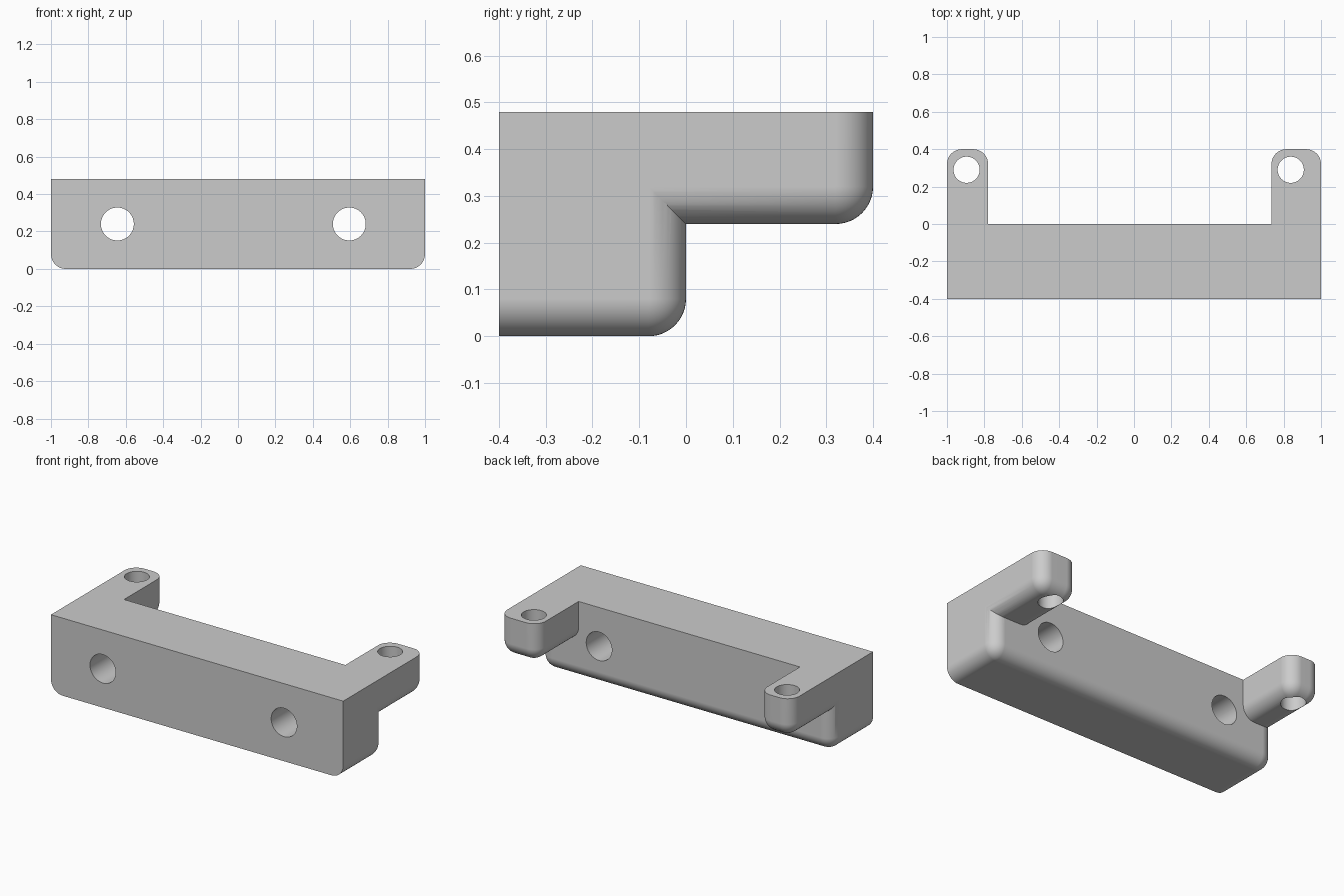
import bpy, bmesh
from math import pi
from mathutils import Matrix, Vector

if "Cube" in bpy.data.objects:
    bpy.data.objects.remove(bpy.data.objects["Cube"], do_unlink=True)

FILLET = 0.08
HEIGHT = 0.48

grey = bpy.data.materials.new("plain grey")
grey.use_nodes = True
grey.diffuse_color = (0.6, 0.6, 0.6, 1)
grey.node_tree.nodes["Principled BSDF"].inputs["Base Color"].default_value = (0.6, 0.6, 0.6, 1)


def make_object(name, bm):
    mesh = bpy.data.meshes.new(name)
    bmesh.ops.recalc_face_normals(bm, faces=bm.faces)
    bm.to_mesh(mesh)
    bm.free()
    obj = bpy.data.objects.new(name, mesh)
    mesh.materials.append(grey)
    bpy.context.collection.objects.link(obj)
    return obj


def filleted_block(name, low, high):
    """Box rounded along the bottom and the rear corners; top and front stay sharp."""
    low, high = Vector(low), Vector(high)
    bm = bmesh.new()
    bmesh.ops.create_cube(bm, size=1)
    for v in bm.verts:
        v.co = (low + high) / 2 + v.co * (high - low)

    def is_round(edge):
        a, b = (v.co for v in edge.verts)
        on_top = min(a.z, b.z) > high.z - 0.001
        on_front = max(a.y, b.y) < low.y + 0.001
        return not on_top and not on_front

    bmesh.ops.bevel(bm, geom=[e for e in bm.edges if is_round(e)], offset=FILLET,
                    segments=12, profile=0.5, affect='EDGES', clamp_overlap=False)
    return make_object(name, bm)


def drill(name, centre, radius, axis):
    """Cylinder used to cut a through hole along y or z."""
    turn = Matrix.Rotation(pi / 2, 4, 'X') if axis == 'y' else Matrix()
    bm = bmesh.new()
    bmesh.ops.create_cone(bm, cap_ends=True, segments=64, radius1=radius, radius2=radius,
                          depth=1.2, matrix=Matrix.Translation(centre) @ turn)
    obj = make_object(name, bm)
    obj.hide_render = True
    return obj


def combine(target, tool, operation):
    mod = target.modifiers.new(tool.name, 'BOOLEAN')
    mod.operation = operation
    mod.solver = 'EXACT'
    mod.object = tool
    bpy.context.view_layer.objects.active = target
    bpy.ops.object.modifier_apply(modifier=mod.name)
    bpy.data.objects.remove(tool, do_unlink=True)


# Main bar with two rear arms merged into it
bracket = filleted_block("mounting_bracket", (-1, -0.4, 0), (1, 0, HEIGHT))
for name, x0, x1 in (("right_arm", -1, -0.78), ("left_arm", 0.735, 1)):
    arm = filleted_block(name, (x0, -0.2, 0.24), (x1, 0.4, HEIGHT))
    combine(bracket, arm, 'UNION')

# Bolt holes through the bar, then screw holes through the arms
for x in (-0.645, 0.595):
    combine(bracket, drill("bolt_hole", (x, -0.2, 0.24), 0.088, 'y'), 'DIFFERENCE')
for x in (-0.895, 0.838):
    combine(bracket, drill("screw_hole", (x, 0.29, 0.3), 0.07, 'z'), 'DIFFERENCE')

# Smooth fillets and holes, crisp flat faces
bpy.ops.object.select_all(action='DESELECT')
bracket.select_set(True)
bpy.context.view_layer.objects.active = bracket
bpy.ops.object.shade_smooth_by_angle(angle=pi / 6)
normals = bracket.modifiers.new("even_normals", 'WEIGHTED_NORMAL')
normals.keep_sharp = True
